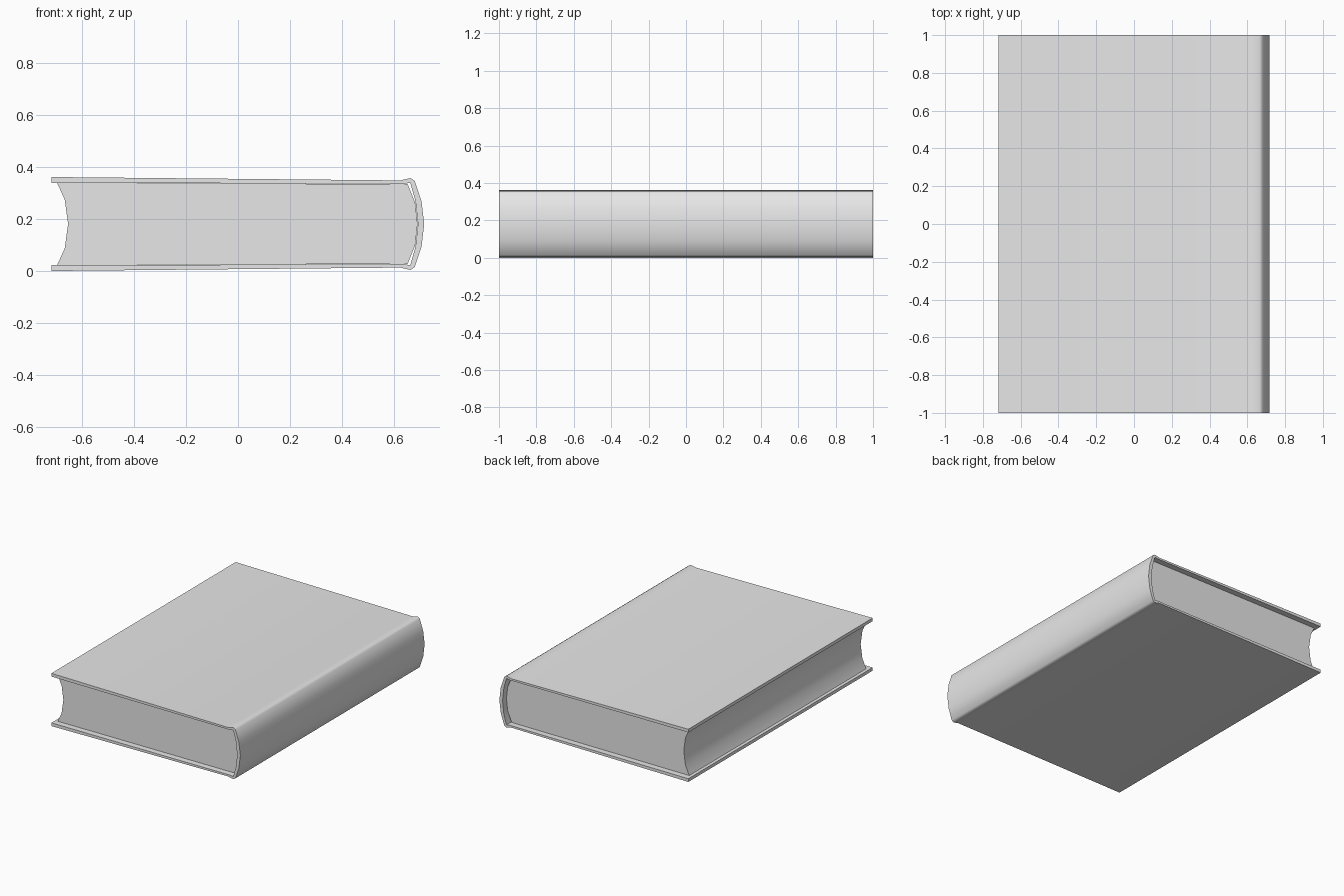
import bpy
import bmesh
import math

cube = bpy.data.objects.get("Cube")
if cube:
    bpy.data.objects.remove(cube, do_unlink=True)

HEIGHT = 0.362
MID = HEIGHT / 2

grey = bpy.data.materials.new("plain grey")
grey.use_nodes = True
grey.diffuse_color = (0.8, 0.8, 0.8, 1)
grey.node_tree.nodes["Principled BSDF"].inputs["Base Color"].default_value = (0.8, 0.8, 0.8, 1)


def mirrored(points):
    """Continue an upper half outline below the middle, in reverse order."""
    lower = [(x, HEIGHT - z) for x, z in reversed(points) if abs(z - MID) > 1e-6]
    return points + lower


def extrude_profile(name, outline, half_length):
    """Extrude a closed x-z outline along y."""
    bm = bmesh.new()
    face = bm.faces.new([bm.verts.new((x, -half_length, z)) for x, z in outline])
    result = bmesh.ops.extrude_face_region(bm, geom=[face])
    verts = [v for v in result["geom"] if isinstance(v, bmesh.types.BMVert)]
    bmesh.ops.translate(bm, verts=verts, vec=(0, 2 * half_length, 0))
    bmesh.ops.recalc_face_normals(bm, faces=bm.faces)
    mesh = bpy.data.meshes.new(name)
    bm.to_mesh(mesh)
    bm.free()
    mesh.materials.append(grey)
    obj = bpy.data.objects.new(name, mesh)
    bpy.context.collection.objects.link(obj)
    bpy.ops.object.select_all(action="DESELECT")
    obj.select_set(True)
    bpy.context.view_layer.objects.active = obj
    bpy.ops.object.shade_smooth_by_angle(angle=math.radians(50))
    return obj


# Cover: two boards joined by a rounded spine, with a raised hinge
outer = mirrored([(-0.718, HEIGHT), (0.625, 0.349), (0.665, 0.358),
                  (0.681, 0.347), (0.707, 0.27), (0.718, MID)])
inner = mirrored([(-0.718, 0.34), (0.64, 0.336), (0.664, 0.34),
                  (0.684, 0.27), (0.694, MID)])
extrude_profile("cover", outer + inner[::-1], 1.0)

# Page block: hollow fore edge and rounded back, set in from the cover ends
fore_edge = mirrored([(-0.697, 0.339), (-0.668, 0.275), (-0.655, MID)])
back_edge = mirrored([(0.654, 0.335), (0.683, 0.262), (0.692, MID)])
extrude_profile("page_block", fore_edge + back_edge[::-1], 0.96)
